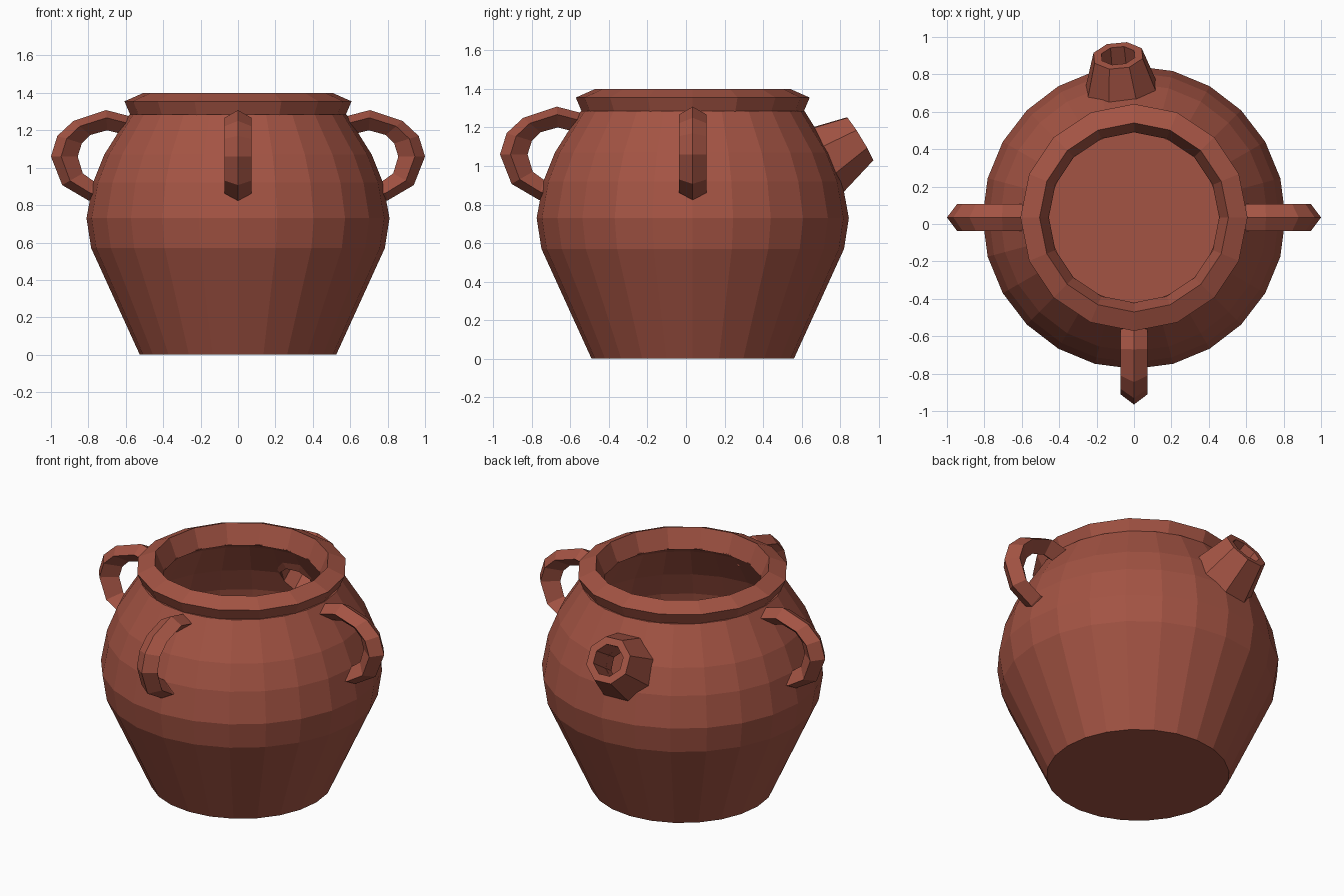
import bpy, bmesh, math
from mathutils import Vector, Matrix

if "Cube" in bpy.data.objects:
    bpy.data.objects.remove(bpy.data.objects["Cube"])

CENTRE = Vector((0, 0.035, 0))

clay = bpy.data.materials.new("terracotta")
clay.diffuse_color = (0.37, 0.088, 0.057, 1)
clay.use_nodes = True
clay.node_tree.nodes["Principled BSDF"].inputs["Base Color"].default_value = clay.diffuse_color


def make_object(name, bm):
    bmesh.ops.recalc_face_normals(bm, faces=bm.faces)
    me = bpy.data.meshes.new(name)
    bm.to_mesh(me)
    bm.free()
    me.materials.append(clay)
    ob = bpy.data.objects.new(name, me)
    bpy.context.collection.objects.link(ob)
    return ob


def lathe(name, profile, sides, closed=False, matrix=Matrix.Translation(CENTRE), turn=0.0):
    """Revolve (radius, height) points about the local z axis."""
    bm = bmesh.new()
    rings = []
    for r, z in profile:
        angles = [2 * math.pi * (i + turn) / sides for i in range(sides)]
        rings.append([bm.verts.new(matrix @ Vector((r * math.cos(a), r * math.sin(a), z)))
                      for a in angles])
    pairs = list(zip(rings, rings[1:]))
    if closed:
        pairs.append((rings[-1], rings[0]))
    else:
        bm.faces.new(rings[0])
        bm.faces.new(rings[-1])
    for a, b in pairs:
        for i in range(sides):
            j = (i + 1) % sides
            bm.faces.new((a[i], a[j], b[j], b[i]))
    return make_object(name, bm)


def handle(name, angle):
    """Sweep a ridged diamond section along outer/inner outline points (radius, height)."""
    outer = [(0.56, 1.27), (0.705, 1.308), (0.88, 1.25), (0.966, 1.17),
             (1.0, 1.06), (0.94, 0.907), (0.80, 0.825), (0.72, 0.81)]
    inner = [(0.56, 1.165), (0.70, 1.20), (0.79, 1.175), (0.835, 1.13),
             (0.857, 1.06), (0.83, 0.97), (0.775, 0.93), (0.70, 0.91)]
    m = Matrix.Translation(CENTRE) @ Matrix.Rotation(angle, 4, 'Z')
    bm = bmesh.new()
    rings = []
    for o, n in zip(outer, inner):
        o, n = Vector((o[0], 0, o[1])), Vector((n[0], 0, n[1]))
        mid = o.lerp(n, 0.38)
        side = Vector((0, 0.072, 0))
        rings.append([bm.verts.new(m @ p) for p in (o, mid + side, n, mid - side)])
    for a, b in zip(rings, rings[1:]):
        for i in range(4):
            j = (i + 1) % 4
            bm.faces.new((a[i], a[j], b[j], b[i]))
    bm.faces.new(rings[0])
    bm.faces.new(rings[-1])
    return make_object(name, bm)


# Hollow pot body
body = lathe("pot_body", [
    (0.525, 0), (0.785, 0.57), (0.81, 0.73), (0.775, 0.92), (0.715, 1.07), (0.58, 1.285),
    (0.455, 1.285), (0.53, 1.23), (0.65, 1.03), (0.71, 0.88), (0.735, 0.73),
    (0.71, 0.59), (0.47, 0.07)], 24)

# Flared rim
lathe("rim", [(0.575, 1.28), (0.607, 1.355), (0.505, 1.40), (0.455, 1.28)], 16, closed=True)

# Three loop handles: right, left, front
handle("right_handle", 0)
handle("left_handle", math.pi)
handle("front_handle", -math.pi / 2)

# Tapered open spout at the back
axis = Vector((-0.083, 0.85, 0.52)).normalized()
tip = Vector((-0.085, 0.90, 1.14))
frame = Matrix.Translation(tip) @ axis.to_track_quat('Z', 'Y').to_matrix().to_4x4()
lathe("spout", [(0.14, 0), (0.208, -0.235), (0.105, -0.26), (0.095, 0)], 8,
      closed=True, matrix=frame, turn=0.5)

# Hole through the wall behind the spout
cutter = lathe("spout_hole_cutter", [(0.1, -0.05), (0.105, -0.5)], 8, matrix=frame, turn=0.5)
cutter.hide_render = True
mod = body.modifiers.new("spout_hole", 'BOOLEAN')
mod.operation = 'DIFFERENCE'
mod.solver = 'EXACT'
mod.object = cutter
bpy.context.view_layer.objects.active = body
bpy.ops.object.modifier_apply(modifier=mod.name)
bpy.data.objects.remove(cutter)
